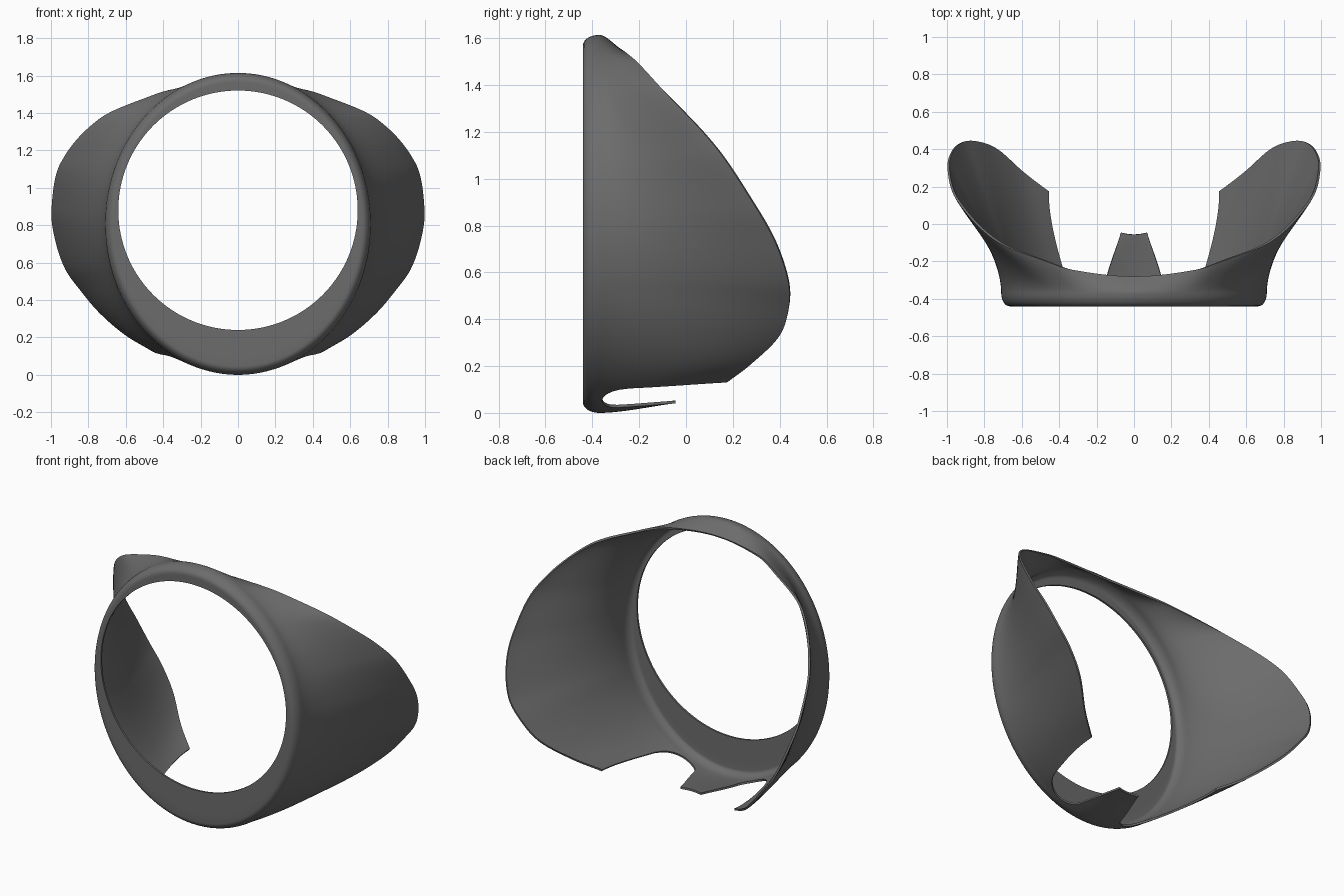
import bpy
import bmesh
from math import sin, cos, radians, sqrt, pi
from mathutils import Vector

cube = bpy.data.objects.get("Cube")
if cube:
    bpy.data.objects.remove(cube, do_unlink=True)

# Angles around the opening where the tongue, notch and wing meet
TONGUE, NOTCH, WING = -77, -69, -61
FRONT, RIM_Y = -0.44, -0.37
INSET = 0.045

# Rear edge of the wing: angle, then position
WING_EDGE = [
    (-61, (0.46, 0.175, 0.13)), (-48, (0.60, 0.28, 0.21)),
    (-36, (0.74, 0.40, 0.33)), (-25, (0.85, 0.44, 0.46)),
    (-17, (0.925, 0.435, 0.567)), (-6, (0.98, 0.38, 0.73)),
    (5, (0.997, 0.29, 0.89)), (20, (0.95, 0.13, 1.13)),
    (42, (0.74, -0.09, 1.37)), (57, (0.47, -0.20, 1.49)),
    (66, (0.33, -0.245, 1.53)), (90, (0, -0.28, 1.555)),
    (114, (-0.33, -0.245, 1.53)),
]
KEYS = [(a, Vector(p)) for a, p in WING_EDGE]


def slope(i):
    a, b = KEYS[max(i - 1, 0)], KEYS[min(i + 1, len(KEYS) - 1)]
    return (b[1] - a[1]) / (b[0] - a[0])


def wing_edge(t):
    """Smooth curve through the wing edge keys."""
    i = max(k for k in range(len(KEYS) - 1) if KEYS[k][0] <= t)
    (t0, p0), (t1, p1) = KEYS[i], KEYS[i + 1]
    h = t1 - t0
    s = (t - t0) / h
    return (p0 * (2 * s**3 - 3 * s**2 + 1) + slope(i) * h * (s**3 - 2 * s**2 + s)
            + p1 * (3 * s**2 - 2 * s**3) + slope(i + 1) * h * (s**3 - s**2))


def tongue_edge(t):
    f = (t + 90) / (TONGUE + 90)
    return Vector((0.07 * f, -0.055 + 0.01 * f * f, 0.04))


def rear_edge(t):
    if t >= WING:
        return wing_edge(t)
    if t <= TONGUE:
        return tongue_edge(t)
    f = (t - TONGUE) / (WING - TONGUE)
    return tongue_edge(TONGUE).lerp(wing_edge(WING), f)


def rim(t, inset, y):
    a = radians(t)
    return Vector(((0.71 - inset) * cos(a), y, 0.807 + (0.807 - inset) * sin(a)))


def shell(t, u):
    """Point on the curved skin, from the rim (u=0) to the rear edge (u=1)."""
    p, e = rim(t, 0, RIM_Y), rear_edge(t)
    c1 = p + Vector((0, 0.3 * (e.y - p.y), 0))
    c2 = e.lerp(p, 0.28)
    bulge = max(0, 1 - abs(t - WING) / (40 if t > WING else 14))
    c1.x += 0.055 * bulge
    c2.x += 0.04 * bulge
    v = 1 - u
    return p * v**3 + c1 * (3 * u * v * v) + c2 * (3 * u * u * v) + e * u**3


def band_end(t):
    """How far back the band behind the rim reaches; dips at the notch."""
    if t <= TONGUE or t >= WING:
        return 0.25
    d = (t - NOTCH) / ((WING if t > NOTCH else TONGUE) - NOTCH)
    return 0.03 + 0.22 * (1 - sqrt(max(0, 1 - d * d)))


def column(t):
    a = radians(t)
    hole = Vector((0.64 * cos(a), FRONT, 0.88 + 0.64 * sin(a)))
    lip = rim(t, INSET, FRONT)
    pts = [hole.lerp(lip, i / 4) for i in range(4)]
    for i in range(9):
        q = i / 8 * pi / 2
        pts.append(rim(t, INSET * (1 - sin(q)), FRONT + (RIM_Y - FRONT) * (1 - cos(q))))
    end = band_end(t)
    pts += [shell(t, end * i / 8) for i in range(1, 9)]
    if t <= TONGUE or t >= WING:
        pts += [shell(t, end + (1 - end) * i / 28) for i in range(1, 29)]
    return pts


def steps(a, b, n):
    return [a + (b - a) * i / n for i in range(n)]


# Half of the skin, as a grid of columns around the opening
angles = (steps(-90, TONGUE, 8) + steps(TONGUE, NOTCH, 14) + steps(NOTCH, WING, 14)
          + steps(WING, 90, 100) + [90])
bm = bmesh.new()
cols = [[bm.verts.new(p) for p in column(t)] for t in angles]
for c, d in zip(cols, cols[1:]):
    for j in range(min(len(c), len(d)) - 1):
        bm.faces.new((c[j], c[j + 1], d[j + 1], d[j]))
mesh = bpy.data.meshes.new("shroud_shell")
bm.to_mesh(mesh)
bm.free()
shroud = bpy.data.objects.new("shroud_shell", mesh)
bpy.context.collection.objects.link(shroud)

# Mirror to the other side and give the skin its thickness
mirror = shroud.modifiers.new("mirror", 'MIRROR')
mirror.merge_threshold = 0.0005
solid = shroud.modifiers.new("thickness", 'SOLIDIFY')
solid.thickness = 0.012
solid.offset = -1
bpy.ops.object.select_all(action='DESELECT')
shroud.select_set(True)
bpy.context.view_layer.objects.active = shroud
for name in ("mirror", "thickness"):
    bpy.ops.object.modifier_apply(modifier=name)
bpy.ops.object.shade_smooth_by_angle(angle=radians(40))

# Dark grey plastic
grey = bpy.data.materials.new("dark_grey")
grey.use_nodes = True
colour = (0.15, 0.15, 0.15, 1)
grey.diffuse_color = colour
grey.node_tree.nodes["Principled BSDF"].inputs["Base Color"].default_value = colour
shroud.data.materials.append(grey)
